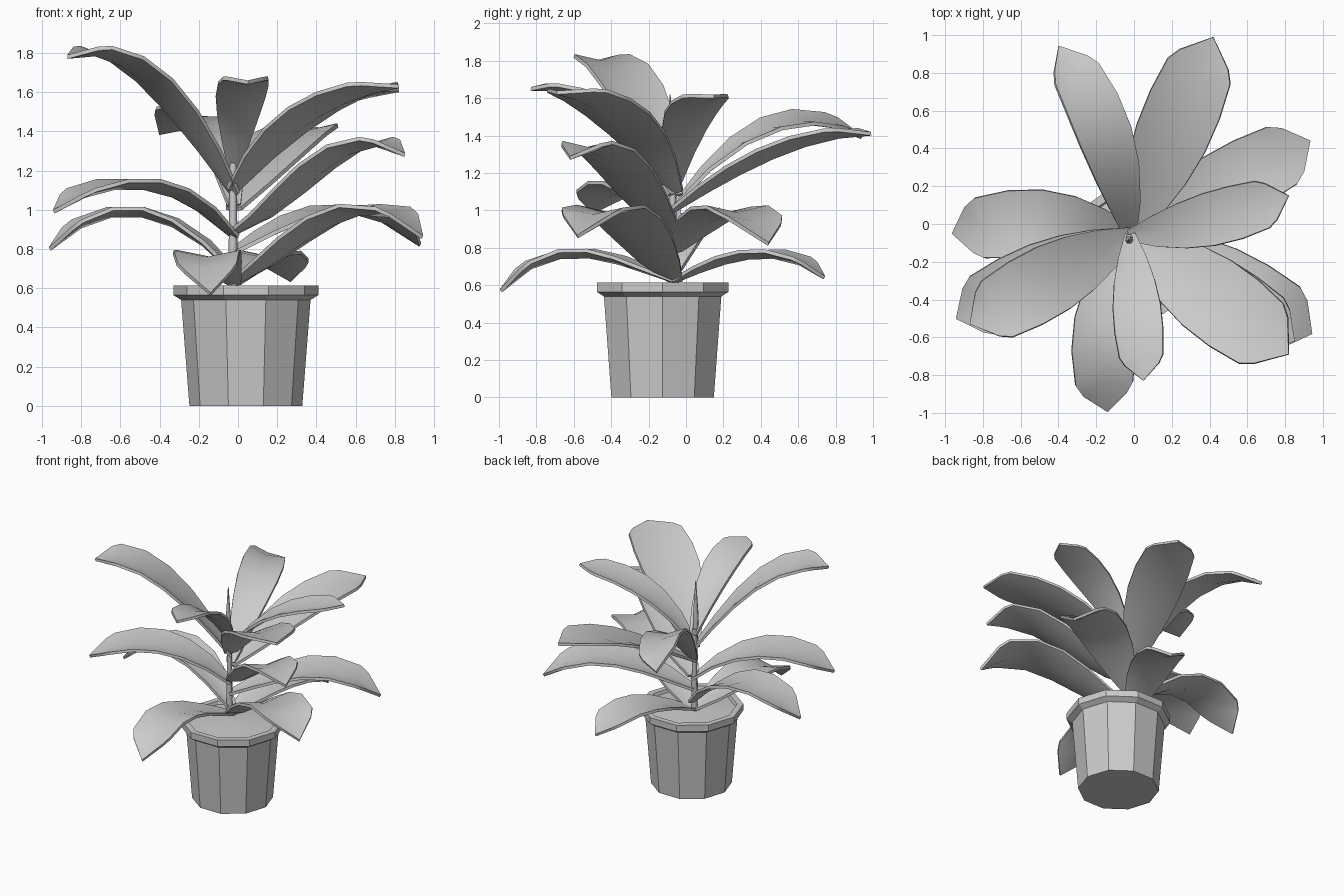
import bpy, math
from mathutils import Vector

if "Cube" in bpy.data.objects:
    bpy.data.objects.remove(bpy.data.objects["Cube"])

PX, PY = 0.04, -0.125          # pot centre
BASE = Vector((-0.02, -0.06, 0))   # where all leaves leave the stem


def smooth_by_angle(ob, degrees):
    bpy.ops.object.select_all(action='DESELECT')
    bpy.context.view_layer.objects.active = ob
    ob.select_set(True)
    bpy.ops.object.shade_smooth_by_angle(angle=math.radians(degrees))


def add_object(name, verts, faces):
    me = bpy.data.meshes.new(name)
    me.from_pydata(verts, [], faces)
    ob = bpy.data.objects.new(name, me)
    bpy.context.collection.objects.link(ob)
    return ob


def lathe(name, profile, cx, cy, n):
    """Stack of n-sided rings (radius, z), capped at both ends."""
    verts = [(cx + r * math.cos(2 * math.pi * i / n), cy + r * math.sin(2 * math.pi * i / n), z)
             for r, z in profile for i in range(n)]
    faces = [(k * n + i, k * n + (i + 1) % n, (k + 1) * n + (i + 1) % n, (k + 1) * n + i)
             for k in range(len(profile) - 1) for i in range(n)]
    last = (len(profile) - 1) * n
    faces += [tuple(reversed(range(n))), tuple(range(last, last + n))]
    return add_object(name, verts, faces)


# pot with rim, the inside closed by soil
lathe("pot", [(0.288, 0), (0.33, 0.54), (0.37, 0.565), (0.37, 0.615), (0.325, 0.615), (0.315, 0.585)], PX, PY, 10)
smooth_by_angle(lathe("soil", [(0.316, 0.58), (0.316, 0.592), (0.05, 0.615)], PX, PY, 10), 40)

# stem and the pointed shoot on top
smooth_by_angle(lathe("stem", [(0.025, 0.58), (0.018, 1.25)], -0.025, -0.07, 6), 62)
smooth_by_angle(lathe("shoot", [(0.018, 1.15), (0.022, 1.35), (0.003, 1.62)], -0.025, -0.085, 6), 62)


def height(z, t):
    """Cubic through four heights at t = 0, 1/3, 2/3, 1."""
    total = 0.0
    for i in range(4):
        w = z[i]
        for j in range(4):
            if j != i:
                w *= (3 * t - j) / (i - j)
        total += w
    return total


def leaf(name, x, y, half, *z, bend=0.0, roll=0.0):
    """Cupped blade arching from the stem to a blunt tip at (x, y).
    bend bows it to its right, roll (radians) lifts its left edge."""
    run = Vector((x, y, 0)) - BASE
    right = run.cross(Vector((0, 0, 1))).normalized()

    def mid(t):
        return BASE + run * t + right * bend * 4 * t * (1 - t) + Vector((0, 0, height(z, t)))

    verts, faces, rows = [], [], 6
    for k in range(rows + 1):
        t = k / rows
        te = min(t, 0.89)                # end corners sit behind the tip
        # narrow at the stem, widest past the middle, cut off at the tip
        if t < 0.6:
            w = half * (0.22 + 0.78 * math.sin(math.pi / 2 * t / 0.6) ** 0.9)
        else:
            w = half * (1 - 1.9 * (t - 0.6) ** 2)
        tan = (mid(te + .02) - mid(te - .02)).normalized()
        side = tan.cross(Vector((0, 0, 1))).normalized()
        up = side.cross(tan)
        turn = roll * t
        side, up = (side * math.cos(turn) - up * math.sin(turn),
                    up * math.cos(turn) + side * math.sin(turn))
        lift = up * w * 0.2
        verts += [mid(te) - side * w + lift, mid(t), mid(te) + side * w + lift]
        if k:
            a, b = 3 * (k - 1), 3 * k
            faces += [(a, a + 1, b + 1, b), (a + 1, a + 2, b + 2, b + 1)]
    ob = add_object(name, verts, faces)
    sol = ob.modifiers.new("thickness", 'SOLIDIFY')
    sol.thickness = 0.02
    sol.offset = 0
    bpy.context.view_layer.objects.active = ob
    bpy.ops.object.modifier_apply(modifier=sol.name)
    smooth_by_angle(ob, 40)


# leaves: tip x, tip y, half width, then four heights along the midrib
leaf("low_leaf_front", -.14, -.99, .17, .62, .72, .75, .57, bend=.07)
leaf("low_leaf_right", .94, -.58, .21, .62, .82, .98, .86)
leaf("low_leaf_back", .27, .74, .16, .62, .72, .75, .64)
leaf("low_leaf_left", -.96, -.05, .18, .68, .92, .97, .8, bend=.06)
leaf("mid_leaf_left", -.94, -.5, .19, .86, 1.07, 1.11, .99)
leaf("mid_leaf_back_right", .93, .44, .19, .78, .93, .98, .82)
leaf("mid_leaf_right", .85, -.62, .18, .88, 1.07, 1.29, 1.28)
leaf("mid_leaf_back", .42, .99, .2, 1.0, 1.2, 1.35, 1.41)
leaf("upper_leaf_back", -.4, .94, .15, 1.02, 1.35, 1.47, 1.39, bend=.06, roll=.35)
leaf("upper_leaf_right", .82, .15, .145, 1.14, 1.42, 1.55, 1.61, bend=.02)
leaf("upper_leaf_front_right", .82, -.69, .22, 1.1, 1.38, 1.55, 1.63)
leaf("upper_leaf_left", -.87, -.53, .19, 1.08, 1.48, 1.74, 1.78)
leaf("upper_leaf_front", .05, -.83, .13, 1.2, 1.48, 1.62, 1.65)
